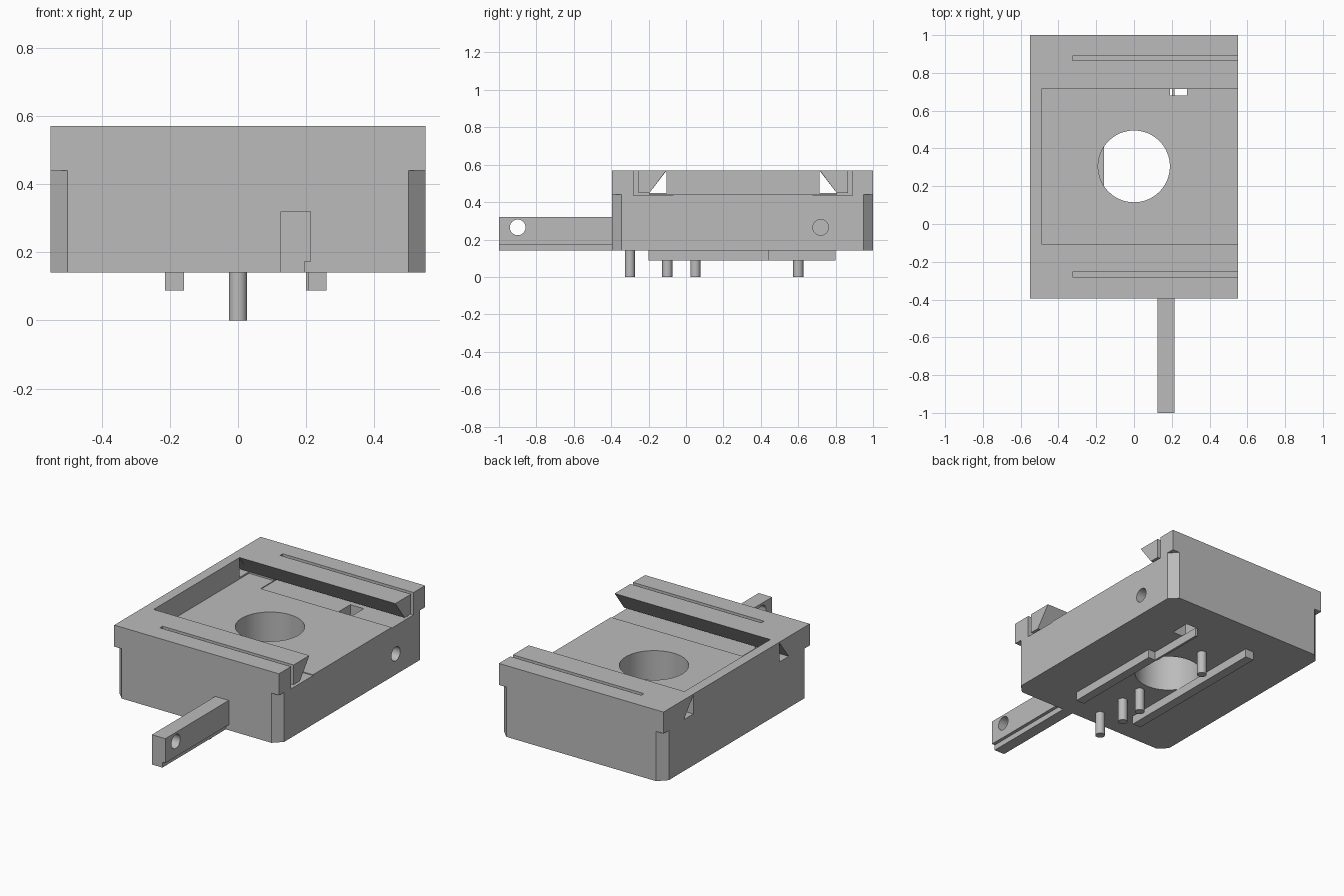
import bpy, bmesh, math
from mathutils import Matrix, Vector

if "Cube" in bpy.data.objects:
    bpy.data.objects.remove(bpy.data.objects["Cube"], do_unlink=True)

grey = bpy.data.materials.new("plain grey")
grey.use_nodes = True
GREY = (0.5, 0.5, 0.5, 1)
grey.diffuse_color = GREY
grey.node_tree.nodes["Principled BSDF"].inputs["Base Color"].default_value = GREY


def finish(name, bm):
    bmesh.ops.recalc_face_normals(bm, faces=bm.faces)
    mesh = bpy.data.meshes.new(name)
    bm.to_mesh(mesh)
    bm.free()
    mesh.materials.append(grey)
    ob = bpy.data.objects.new(name, mesh)
    bpy.context.collection.objects.link(ob)
    return ob


def prism(name, points, direction):
    """Extrude a flat outline along a direction."""
    bm = bmesh.new()
    face = bm.faces.new([bm.verts.new(p) for p in points])
    ext = bmesh.ops.extrude_face_region(bm, geom=[face])
    verts = [v for v in ext["geom"] if isinstance(v, bmesh.types.BMVert)]
    bmesh.ops.translate(bm, verts=verts, vec=Vector(direction))
    return finish(name, bm)


def box(name, x0, x1, y0, y1, z0, z1):
    return prism(name, [(x0, y0, z0), (x1, y0, z0), (x1, y1, z0), (x0, y1, z0)], (0, 0, z1 - z0))


def x_prism(name, yz, x0, x1):
    return prism(name, [(x0, y, z) for y, z in yz], (x1 - x0, 0, 0))


def cylinder(name, centre, radius, length, axis="Z", sides=32):
    bm = bmesh.new()
    turn = Matrix.Rotation(math.pi / 2, 4, "Y") if axis == "X" else Matrix()
    bmesh.ops.create_cone(bm, cap_ends=True, segments=sides, radius1=radius, radius2=radius,
                          depth=length, matrix=Matrix.Translation(centre) @ turn)
    return finish(name, bm)


def smooth(ob):
    bpy.ops.object.select_all(action="DESELECT")
    ob.select_set(True)
    bpy.context.view_layer.objects.active = ob
    bpy.ops.object.shade_smooth_by_angle(angle=math.radians(30))


def carve(target, cutters):
    """Cut each helper from the target, apply, then drop the helpers."""
    for cutter in cutters:
        cutter.hide_render = True
        mod = target.modifiers.new("cut", "BOOLEAN")
        mod.operation = "DIFFERENCE"
        mod.solver = "EXACT"
        mod.object = cutter
        bpy.context.view_layer.objects.active = target
        bpy.ops.object.modifier_apply(modifier=mod.name)
        bpy.data.objects.remove(cutter, do_unlink=True)
    smooth(target)


# Main housing
HALF, FRONT, BACK = 0.55, -0.395, 1.0
BASE, FLOOR, TOP = 0.14, 0.44, 0.57
MID = (FRONT + BACK) / 2
body = box("housing", -HALF, HALF, FRONT, BACK, BASE, TOP)
cutters = []

# Chamfered lower corners
for sx in (-1, 1):
    for y, sy in ((FRONT, -1), (BACK, 1)):
        e = 0.05
        corner = [(sx * (HALF - e - 0.05), y + sy * 0.05, BASE - 0.05),
                  (sx * (HALF + 0.05), y + sy * 0.05, BASE - 0.05),
                  (sx * (HALF + 0.05), y - sy * (e + 0.05), BASE - 0.05)]
        cutters.append(prism("corner_cutter", corner, (0, 0, FLOOR - BASE + 0.05)))

# Dovetail pocket, open on one side
MID_P, MOUTH, ROOT = 0.305, 0.41, 0.5
slope = (ROOT - MOUTH) / 0.12
over = MOUTH - slope * 0.03
pocket = [(MID_P - ROOT, FLOOR), (MID_P + ROOT, FLOOR), (MID_P + ROOT, 0.45),
          (MID_P + over, TOP + 0.03), (MID_P - over, TOP + 0.03), (MID_P - ROOT, 0.45)]
cutters.append(x_prism("pocket_cutter", pocket, -0.49, 0.7))

for s in (-1, 1):
    def at(d):
        return MID_P + s * d
    # Undercut window through the closed wall
    tri = [(at(MOUTH), 0.45), (at(ROOT), 0.45), (at(MOUTH), TOP - 0.003)]
    cutters.append(x_prism("window_cutter", tri, -0.7, -0.48))
    # L-shaped relief slot that frees the clamping lip
    slot = [(at(0.585), TOP + 0.05), (at(0.585), 0.435), (at(0.375), 0.435),
            (at(0.375), 0.45), (at(0.56), 0.45), (at(0.56), TOP + 0.05)]
    cutters.append(x_prism("slot_cutter", slot, -0.325, 0.7))

# Central bore, side hole and floor window
cutters.append(cylinder("bore_cutter", (0, MID_P, 0.3), 0.19, 0.8, sides=64))
cutters.append(box("floor_window_cutter", 0.19, 0.28, 0.68, 0.8, 0, 0.445))
cutters.append(cylinder("side_hole_cutter", (0.45, 0.72, 0.265), 0.042, 0.4, "X"))
carve(body, cutters)

# Lever arm with a pin hole and a lower rebate
arm = box("lever_arm", 0.125, 0.215, -1.0, FRONT + 0.002, BASE, 0.32)
carve(arm, [box("rebate_cutter", 0.195, 0.3, -1.1, 0, 0.1, 0.173),
            cylinder("arm_hole_cutter", (0.17, -0.9, 0.265), 0.042, 0.4, "X")])

# Guide rails underneath
box("right_rail", -0.215, -0.158, -0.2, 0.8, 0.088, BASE)
box("left_rail", 0.205, 0.26, -0.2, 0.44, 0.088, BASE)
box("left_rail_strip", 0.2, 0.214, 0.44, 0.8, 0.088, BASE)

# Locating pins
for y in (-0.3, -0.1, 0.05, 0.6):
    smooth(cylinder("locating_pin", (0, y, 0.08), 0.027, 0.16))
